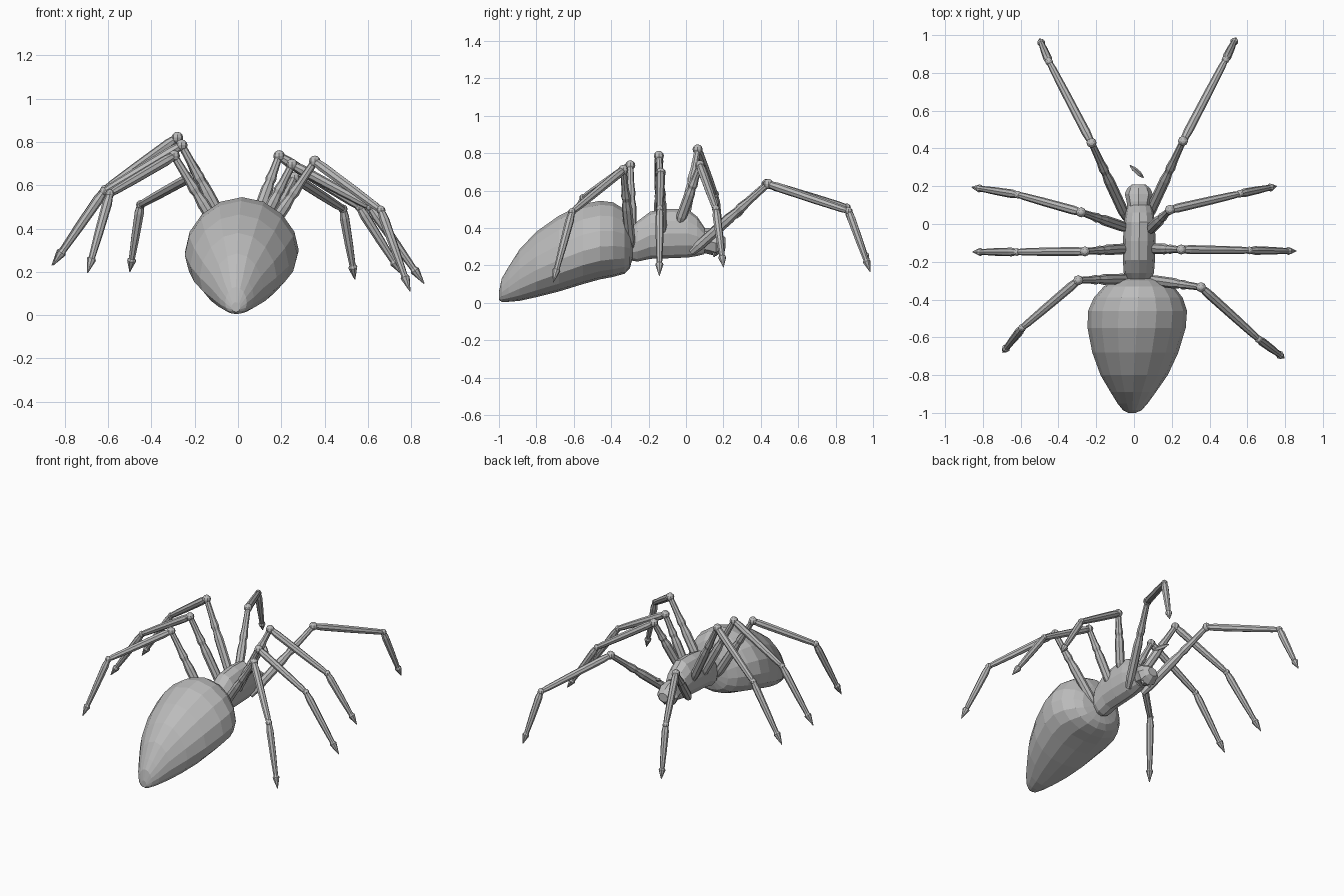
import bpy, bmesh, math
from mathutils import Vector, Matrix

default_cube = bpy.data.objects.get("Cube")
if default_cube:
    bpy.data.objects.remove(default_cube, do_unlink=True)

grey = bpy.data.materials.new("body grey")
grey.use_nodes = True
colour = (0.5, 0.5, 0.5, 1)
grey.diffuse_color = colour
grey.node_tree.nodes["Principled BSDF"].inputs["Base Color"].default_value = colour


def finish(name, bm):
    """Turn a bmesh into a flat-shaded object."""
    bmesh.ops.recalc_face_normals(bm, faces=bm.faces)
    mesh = bpy.data.meshes.new(name)
    bm.to_mesh(mesh)
    bm.free()
    mesh.materials.append(grey)
    obj = bpy.data.objects.new(name, mesh)
    bpy.context.collection.objects.link(obj)
    return obj


def bridge(bm, rings):
    """Skin a row of equal rings and close both ends."""
    for a, b in zip(rings, rings[1:]):
        for i in range(len(a)):
            j = (i + 1) % len(a)
            bm.faces.new((a[i], a[j], b[j], b[i]))
    bm.faces.new(rings[0])
    bm.faces.new(rings[-1])


def body(name, slices, sides, x_start, x_end, sag=0):
    """Loft slices of (y, bottom, top, half width); sag lowers the widest line."""
    bm = bmesh.new()
    y_first, y_last = slices[0][0], slices[-1][0]
    rings = []
    for y, low, high, wide in slices:
        t = (y - y_first) / (y_last - y_first)
        x = x_start + (x_end - x_start) * t
        middle, half = (low + high) / 2, (high - low) / 2
        ring = []
        for i in range(sides):
            a = math.tau * i / sides
            rise = math.sin(a) - sag * math.cos(a) ** 2
            ring.append(bm.verts.new((x + wide * math.cos(a), y, middle + half * rise)))
        rings.append(ring)
    bridge(bm, rings)
    return finish(name, bm)


def limb(bm, start, end, profile, sides=8):
    """Tube from start to end; profile holds (fraction, radius)."""
    turn = (end - start).to_track_quat('Z', 'Y')
    rings = []
    for t, r in profile:
        ring = []
        for i in range(sides):
            a = math.tau * i / sides
            offset = turn @ Vector((r * math.cos(a), r * math.sin(a), 0))
            ring.append(bm.verts.new(start.lerp(end, t) + offset))
        rings.append(ring)
    bridge(bm, rings)


def joint(bm, place, radius):
    bmesh.ops.create_uvsphere(bm, u_segments=8, v_segments=6, radius=radius,
                              matrix=Matrix.Translation(place))


# Abdomen: tilted egg, tapering to the spinneret
body("abdomen", [
    (-1, .015, .06, .02), (-.985, .005, .13, .05), (-.95, .005, .19, .08),
    (-.89, .01, .285, .12), (-.8, .03, .38, .178), (-.68, .06, .465, .228),
    (-.55, .1, .527, .26), (-.46, .125, .545, .262), (-.39, .138, .537, .235),
    (-.33, .155, .5, .185), (-.3, .185, .44, .135), (-.285, .24, .38, .06),
], 16, -.01, .028, .17)

# Thorax: blocky barrel
body("thorax", [
    (-.29, .225, .405, .065), (-.26, .22, .435, .08), (-.19, .235, .488, .085),
    (-.09, .238, .502, .086), (.01, .242, .5, .082), (.06, .25, .46, .074),
    (.1, .26, .4, .062),
], 12, .025, .03)

# Head: small knob in front of a short neck
body("head", [
    (.08, .27, .4, .06), (.12, .26, .4, .064), (.16, .25, .387, .074),
    (.19, .27, .37, .06), (.21, .29, .35, .035),
], 8, .025, .025)

# Legs: hip, knee, ankle and tip of each
legs = {
    "front_right_leg": [(-.04, .03, .27), (-.225, .43, .635), (-.45, .86, .51), (-.5, .98, .2)],
    "front_left_leg": [(.07, .03, .27), (.26, .44, .635), (.485, .87, .49), (.54, .985, .165)],
    "second_right_leg": [(-.04, -.02, .38), (-.28, .062, .82), (-.615, .155, .58), (-.86, .195, .23)],
    "second_left_leg": [(.08, -.035, .43), (.19, .075, .735), (.56, .16, .5), (.755, .2, .19)],
    "third_right_leg": [(-.03, -.13, .36), (-.26, -.145, .785), (-.62, -.148, .57), (-.855, -.148, .23)],
    "third_left_leg": [(.08, -.13, .36), (.25, -.135, .695), (.61, -.14, .5), (.86, -.143, .145)],
    "rear_right_leg": [(-.03, -.29, .3), (-.295, -.298, .735), (-.592, -.55, .56), (-.695, -.68, .195)],
    "rear_left_leg": [(.08, -.295, .3), (.355, -.335, .71), (.66, -.61, .485), (.795, -.71, .11)],
}
thigh = [(0, .02), (.1, .028), (.5, .028), (.6, .021), (.65, .026), (.75, .02), (1, .017)]
shin = [(0, .018), (.12, .024), (.6, .022), (.9, .019), (1, .015)]
foot = [(0, .016), (.12, .023), (.5, .02), (.8, .015), (.83, .022), (1, .002)]
for name, points in legs.items():
    bm = bmesh.new()
    hip, knee, ankle, tip = [Vector(p) for p in points]
    limb(bm, hip, knee, thigh)
    limb(bm, knee, ankle, shin)
    limb(bm, ankle, tip, foot)
    joint(bm, knee, .027)
    joint(bm, ankle, .021)
    finish(name, bm)

# Jaws under the head
for name, x in (("right_jaw", 0), ("left_jaw", .055)):
    bm = bmesh.new()
    limb(bm, Vector((x, .16, .33)), Vector((x, .15, .245)), [(0, .02), (.6, .02), (1, .004)], 6)
    finish(name, bm)

# Small loose feeler ahead of the head
bm = bmesh.new()
limb(bm, Vector((-.022, .31, .49)), Vector((.05, .245, .45)),
     [(0, .003), (.3, .013), (.7, .014), (1, .003)], 5)
finish("feeler", bm)
